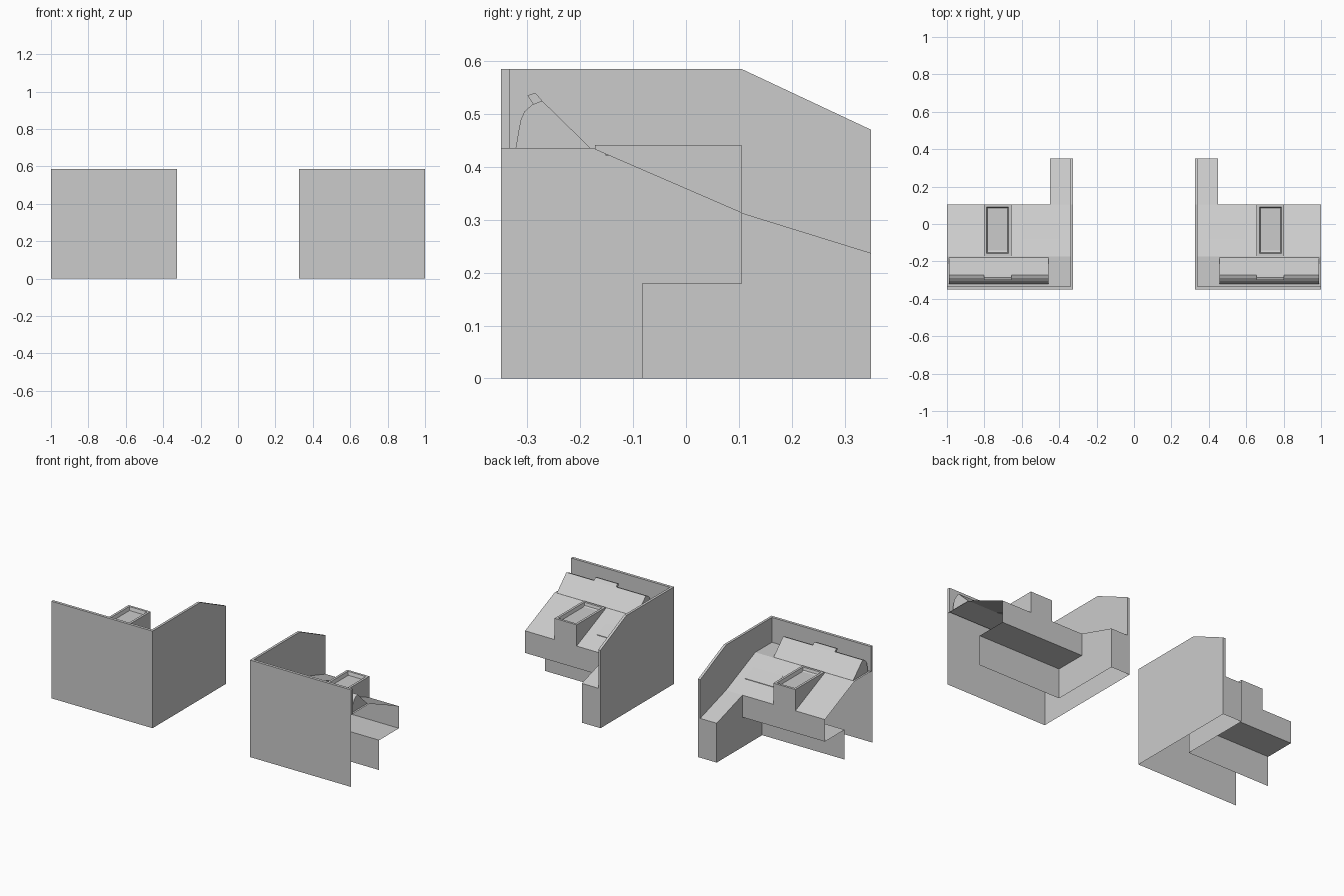
import bpy
import bmesh

cube = bpy.data.objects.get("Cube")
if cube:
    bpy.data.objects.remove(cube, do_unlink=True)

grey = bpy.data.materials.new("plain_grey")
grey.use_nodes = True
grey.diffuse_color = (0.6, 0.6, 0.6, 1)
grey.node_tree.nodes["Principled BSDF"].inputs["Base Color"].default_value = (0.6, 0.6, 0.6, 1)


def sheet(bm, path, x0, x1):
    """Sweep a (y, z) path along x; a path running up, back and down faces outward."""
    a = [bm.verts.new((x0, y, z)) for y, z in path]
    b = [bm.verts.new((x1, y, z)) for y, z in path]
    return [bm.faces.new((a[i], b[i], b[i + 1], a[i + 1])) for i in range(len(path) - 1)]


def panel(bm, outline, x, side):
    """Flat (y, z) outline at x, listed clockwise, facing +x or -x."""
    pts = outline if side < 0 else outline[::-1]
    return bm.faces.new([bm.verts.new((x, y, z)) for y, z in pts])


def prism(bm, outline, x0, x1):
    faces = sheet(bm, outline + outline[:1], x0, x1)
    panel(bm, outline, x0, -1)
    panel(bm, outline, x1, 1)
    return faces


def finish(bm, name):
    """Weld the part and mirror it into both consoles."""
    bmesh.ops.remove_doubles(bm, verts=bm.verts, dist=0.0005)
    mesh = bpy.data.meshes.new(name)
    bm.to_mesh(mesh)
    bm.free()
    mesh.materials.append(grey)
    obj = bpy.data.objects.new(name, mesh)
    bpy.context.collection.objects.link(obj)
    mod = obj.modifiers.new("both_sides", 'MIRROR')
    mod.use_mirror_merge = False
    return obj


# Shared dimensions
INNER, LINING, LEG, END = 0.325, 0.34, 0.45, 1.0
FRONT, FRONT_IN, BACK = -0.35, -0.333, 0.35
TOP, SHELF = 0.585, 0.435
crease, lip, tail = (-0.175, SHELF), (0.105, 0.313), (BACK, 0.237)
under_lip, under_in, foot = (0.105, 0.18), (-0.083, 0.18), (-0.083, 0)

# Front wall with its top edge and inner lining
bm = bmesh.new()
sheet(bm, [(FRONT, 0), (FRONT, TOP), (FRONT_IN, TOP), (FRONT_IN, SHELF)], INNER, END)
panel(bm, [(FRONT, SHELF), (FRONT, TOP), (FRONT_IN, TOP), (FRONT_IN, SHELF)], END, 1)
finish(bm, "front_wall")

# Side wall with a chamfered rear corner
bm = bmesh.new()
rim = [(FRONT, TOP), (0.105, TOP), (BACK, 0.47), (BACK, 0)]
sheet(bm, rim, INNER, LINING)
panel(bm, [(FRONT, 0)] + rim, INNER, -1)
panel(bm, [(FRONT_IN, SHELF), (FRONT_IN, TOP), (0.105, TOP), (BACK, 0.47), tail, lip, crease],
      LINING, 1)
finish(bm, "side_wall")

# Desk: flat shelf, sloping top, rear lip, underside and kick panel
bm = bmesh.new()
sheet(bm, [(FRONT_IN, SHELF), crease, lip], LINING, END)
sheet(bm, [lip, under_lip, under_in, foot], LEG, END)
finish(bm, "desk")

# Leg running back along the side wall, open underneath
bm = bmesh.new()
sheet(bm, [lip, tail, (BACK, 0)], LINING, LEG)
panel(bm, [foot, under_in, under_lip, lip, tail, (BACK, 0)], LEG, 1)
finish(bm, "side_leg")

# Raised block with a recessed tray in its top
bm = bmesh.new()
block = prism(bm, [(-0.172, 0.433), (-0.172, 0.441), (0.105, 0.441), lip], 0.656, 0.803)
bmesh.ops.remove_doubles(bm, verts=bm.verts, dist=0.0005)
bm.normal_update()
tray = [f for f in bm.faces if f.normal.z > 0.9]
bmesh.ops.inset_region(bm, faces=tray, thickness=0.02)
bmesh.ops.inset_region(bm, faces=tray, thickness=0.009, depth=-0.02)
finish(bm, "tray_block")

# Sloping display with a curved back
bm = bmesh.new()
prism(bm, [(-0.322, SHELF), (-0.316, 0.47), (-0.312, 0.49), (-0.305, 0.505),
           (-0.29, 0.518), (-0.272, 0.525), (-0.18, SHELF)], 0.458, 0.988)
finish(bm, "display")

# Small hood at the middle of the display's upper edge
bm = bmesh.new()
prism(bm, [(-0.288, 0.517), (-0.3, 0.535), (-0.285, 0.54), (-0.27, 0.523)], 0.656, 0.803)
finish(bm, "display_hood")

# Thin control plate lying on the sloping top
bm = bmesh.new()
prism(bm, [(-0.08, 0.3936), (-0.08, 0.3946), (0.003, 0.3605), (0.003, 0.3574)], 0.395, 0.59)
finish(bm, "control_plate")
